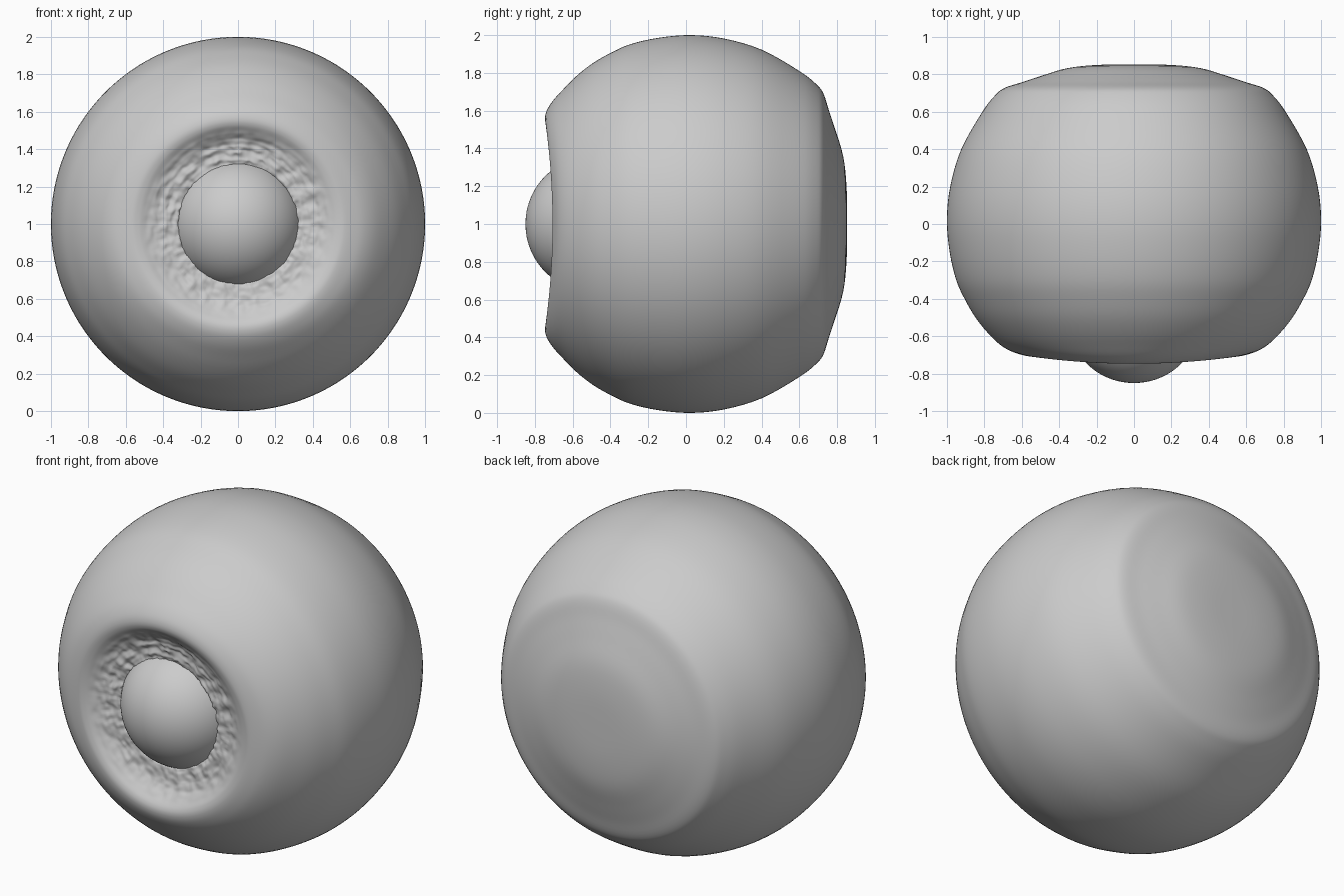
import bpy, bmesh, math
from mathutils import Vector, noise

if "Cube" in bpy.data.objects:
    bpy.data.objects.remove(bpy.data.objects["Cube"])

SEG = 240

# Body outline as (radius, y), from the socket lip round to the back
PROFILE = [(.295, -.58), (.312, -.645), (.34, -.662), (.39, -.667), (.44, -.678),
           (.49, -.702), (.53, -.722), (.57, -.726), (.62, -.71), (.68, -.675),
           (.76, -.605), (.84, -.51), (.9, -.41), (.95, -.3), (.985, -.15),
           (1, .02), (.982, .2), (.923, .4), (.81, .6), (.74, .69), (.69, .728),
           (.6, .757), (.5, .79), (.36, .832), (.2, .85), (.02, .853)]


def spline(points, fine, coarse):
    """Catmull-Rom curve, sampled more finely inside the socket."""
    out = []
    for i in range(len(points) - 1):
        a, b, c, d = (Vector(points[min(max(j, 0), len(points) - 1)])
                      for j in range(i - 1, i + 3))
        n = fine if b.x < .56 and b.y < 0 else coarse
        for k in range(n):
            t = k / n
            out.append(.5 * (2 * b + (c - a) * t + (2 * a - 5 * b + 4 * c - d) * t * t
                             + (3 * b - a - 3 * c + d) * t ** 3))
    out.append(Vector(points[-1]))
    return out


def smooth(a, b, x):
    t = min(max((x - a) / (b - a), 0), 1)
    return t * t * (3 - 2 * t)


def place(r, y, ang):
    """Point on the body, with raised brow and cheek and wrinkled lids."""
    c, s = math.cos(ang), math.sin(ang)
    if y < -.3:
        y -= .02 * (2 * s * s - 1) * smooth(.42, .55, r) * (1 - smooth(.58, .74, r))
        fade = 1 - smooth(.40, .53, r)
        if fade > 0:
            upper = .65 + .35 * s
            radial = noise.noise(Vector((c * 7, s * 7, r * 9)))
            folds = noise.noise(Vector((c * 3, s * 3, r * 38 + 4)))
            fine = noise.noise(Vector((c * 14, s * 14, r * 30)))
            y += fade * (.012 * radial + .010 * upper * folds + .006 * fine)
            r += fade * .006 * fine
    return (r * c, y, 1 + r * s)


def finish(name, bm):
    bmesh.ops.recalc_face_normals(bm, faces=bm.faces[:])
    mesh = bpy.data.meshes.new(name)
    bm.to_mesh(mesh)
    bm.free()
    for p in mesh.polygons:
        p.use_smooth = True
    obj = bpy.data.objects.new(name, mesh)
    bpy.context.collection.objects.link(obj)
    return obj


# Body: outline swept about the front-to-back axis
bm = bmesh.new()
rings = [[bm.verts.new(place(p.x, p.y, math.tau * i / SEG)) for i in range(SEG)]
         for p in spline(PROFILE, 9, 4)]
for a, b in zip(rings, rings[1:]):
    for i in range(SEG):
        j = (i + 1) % SEG
        bm.faces.new((a[i], a[j], b[j], b[i]))
bm.faces.new(rings[-1])
finish("body", bm)

# Eyeball: sphere set into the socket
bm = bmesh.new()
bmesh.ops.create_uvsphere(bm, u_segments=96, v_segments=48, radius=.36)
eye = finish("eyeball", bm)
eye.rotation_euler.x = math.pi / 2
eye.location = (0, -.49, 1)
